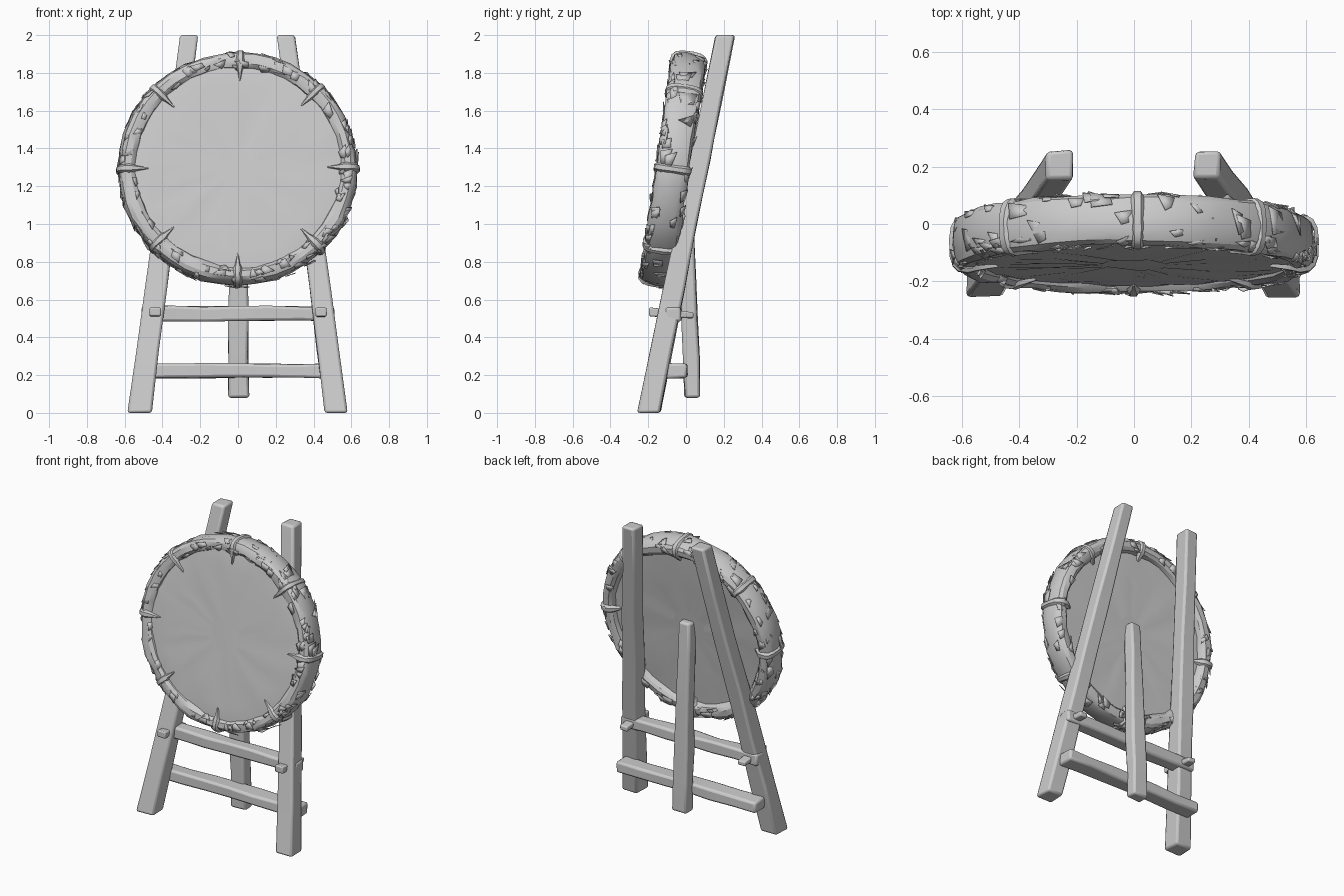
import bpy, bmesh, math, random
from mathutils import Vector, Matrix

random.seed(4)
if "Cube" in bpy.data.objects:
    bpy.data.objects.remove(bpy.data.objects["Cube"])

GREY = (0.6, 0.6, 0.6, 1)
mat = bpy.data.materials.new("weathered grey")
mat.use_nodes = True
mat.diffuse_color = GREY
mat.node_tree.nodes["Principled BSDF"].inputs["Base Color"].default_value = GREY

# Frame of the leaning target: local z is its front normal
TILT = (Matrix.Translation((0, -0.07, 1.29))
        @ Matrix.Rotation(math.radians(81.6), 4, 'X')
        @ Matrix.Diagonal((1, 0.98, 1, 1)))


def jit(s):
    return random.uniform(-s, s)


def finish(name, bm, angle=35, bevel=0, solid=0):
    bmesh.ops.recalc_face_normals(bm, faces=bm.faces)
    me = bpy.data.meshes.new(name)
    bm.to_mesh(me)
    bm.free()
    me.materials.append(mat)
    ob = bpy.data.objects.new(name, me)
    bpy.context.collection.objects.link(ob)
    if solid:
        ob.modifiers.new("thickness", 'SOLIDIFY').thickness = solid
    if bevel:
        mod = ob.modifiers.new("worn edges", 'BEVEL')
        mod.width, mod.segments = bevel, 2
    bpy.ops.object.select_all(action='DESELECT')
    ob.select_set(True)
    bpy.context.view_layer.objects.active = ob
    bpy.ops.object.shade_smooth_by_angle(angle=math.radians(angle))
    return ob


def bridge(bm, rings, closed=False):
    """Join rings of vertices into a tube."""
    n = len(rings[0])
    pairs = list(zip(rings, rings[1:]))
    if closed:
        pairs.append((rings[-1], rings[0]))
    for p, q in pairs:
        for i in range(n):
            j = (i + 1) % n
            bm.faces.new((p[i], p[j], q[j], q[i]))
    if not closed:
        bm.faces.new(rings[0])
        bm.faces.new(rings[-1])


def beam(name, a, b, size_a, size_b, rings=7, wear=0.005, bevel=0.014):
    """Rough hewn timber, cut square to its main axis."""
    a, b = Vector(a), Vector(b)
    d = b - a
    main = max(range(3), key=lambda k: abs(d[k]))
    u, v = [k for k in range(3) if k != main]
    bm = bmesh.new()
    loops = []
    for i in range(rings):
        t = i / (rings - 1)
        c = a.lerp(b, t)
        w = [s0 + (s1 - s0) * t for s0, s1 in zip(size_a, size_b)]
        loop = []
        for su, sv in ((-1, -1), (1, -1), (1, 1), (-1, 1)):
            p = c.copy()
            p[u] += su * w[0] / 2 + jit(wear)
            p[v] += sv * w[1] / 2 + jit(wear)
            loop.append(bm.verts.new(p))
        loops.append(loop)
    bridge(bm, loops)
    return finish(name, bm, bevel=bevel)


def polar(a, r, h):
    return TILT @ Vector((r * math.cos(a), r * math.sin(a), h))


def rim_rh(phi, lift=0):
    """Boxy rounded cross-section of the rim: radius and height."""
    c, s = math.cos(phi), math.sin(phi)
    soft = lambda x: math.copysign(abs(x) ** 0.75, x)
    return 0.583 + (0.051 + lift) * soft(c), (0.09 + lift) * soft(s)


# Stand: two front legs, rear post, two rails, two pegs
for side, x in (("left", 1), ("right", -1)):
    beam(side + "_front_leg", (x * 0.521, -0.197, 0), (x * 0.255, 0.208, 2),
         (0.122, 0.117), (0.094, 0.1))
    beam(side + "_peg", (x * 0.44, -0.195, 0.535), (x * 0.44, 0.04, 0.515),
         (0.06, 0.045), (0.055, 0.03), rings=3, wear=0.003, bevel=0.008)
beam("rear_post", (0, 0.036, 0.08), (0, -0.012, 1.34), (0.113, 0.085), (0.085, 0.075))
beam("upper_rail", (-0.51, -0.07, 0.525), (0.51, -0.07, 0.525), (0.09, 0.078), (0.09, 0.078))
beam("lower_rail", (-0.52, -0.05, 0.222), (0.52, -0.05, 0.222), (0.112, 0.075), (0.112, 0.075))

# Target board: nearly flush front, recessed back, both slightly uneven
bm = bmesh.new()
SEG = 40
angles = [math.tau * i / SEG for i in range(SEG)]
board = []
for r, h in ((0.12, 0.073), (0.3, 0.073), (0.45, 0.072), (0.52, 0.07), (0.57, 0.066),
             (0.57, -0.045), (0.46, -0.045), (0.3, -0.045), (0.12, -0.04)):
    board.append([bm.verts.new(polar(a, r, h + jit(0.004))) for a in angles])
bridge(bm, board)
finish("target_board", bm)

# Wrapped rim: lumpy rings all the way round
bm = bmesh.new()
rim = []
for a in angles:
    lump = jit(0.006)
    ring = []
    for k in range(14):
        r, h = rim_rh(math.tau * k / 14, lump + jit(0.005))
        ring.append(bm.verts.new(polar(a + jit(0.02), r, h)))
    rim.append(ring)
bridge(bm, rim, closed=True)
finish("wrapped_rim", bm, angle=25)

# Frayed flaps of wrapping that peel off the rim
bm = bmesh.new()
FLAPS = 170
for i in range(FLAPS):
    a = math.tau * (i + random.random()) / FLAPS
    phi = random.uniform(-2.3, 2.1)
    da, dp = random.uniform(0.06, 0.14), random.uniform(0.3, 0.8)
    corners = ((0, 0, 0.001), (da, jit(0.2), random.uniform(0.004, 0.013)),
               (da * random.uniform(0.3, 0.9), dp, random.uniform(0.004, 0.012)),
               (jit(0.03), dp * 0.8, 0.001))
    vs = [bm.verts.new(polar(a + x, *rim_rh(phi + y, z))) for x, y, z in corners]
    bm.faces.new(vs[:3])
    bm.faces.new((vs[0], vs[2], vs[3]))
finish("rim_flaps", bm, angle=30, solid=0.004)

# Eight binding straps, tapering to points on the front face
for n in range(8):
    a = math.tau * n / 8 + jit(0.03)
    path = [(0.47, 0.08, 0.005), (0.52, 0.088, 0.013)]
    for k in range(11):
        r, h = rim_rh(math.radians(115 - 24 * k), 0.011)
        path.append((r, h, 0.023 + jit(0.004)))
    path.append((0.5, -0.05, 0.01))
    bm = bmesh.new()
    loops = []
    for r, h, w in path:
        away = Vector((r - 0.575, h)).normalized() * 0.016
        loop = []
        for side, depth in ((-1, 1), (-0.5, 0), (0.5, 0), (1, 1)):
            loop.append(bm.verts.new(polar(a + side * w / r, r - away.x * depth,
                                           h - away.y * depth)))
        loops.append(loop)
    bridge(bm, loops)
    finish("binding_strap_%d" % (n + 1), bm, angle=40)
